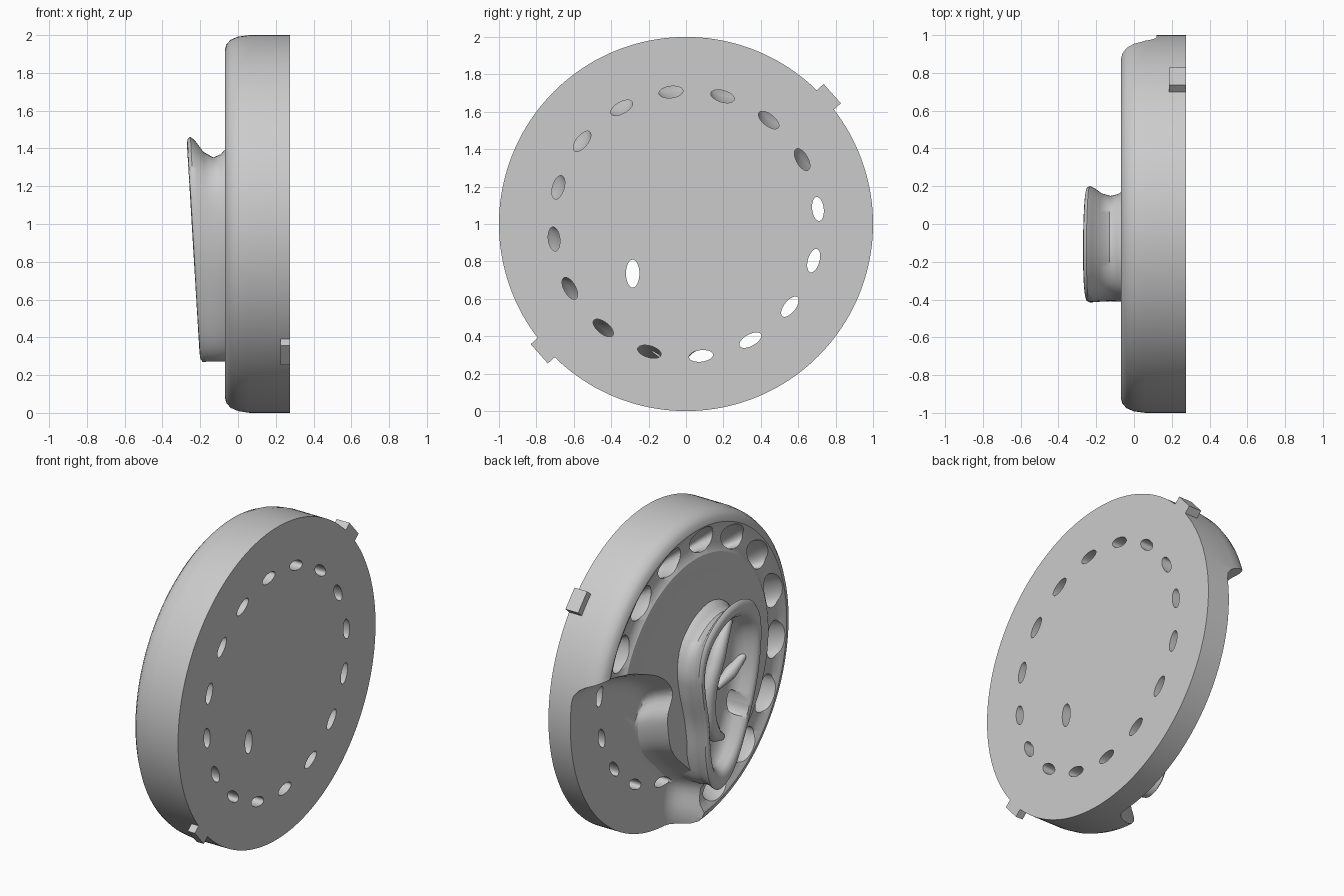
import bpy, bmesh, math
from mathutils import Vector

cube = bpy.data.objects.get("Cube")
if cube:
    bpy.data.objects.remove(cube, do_unlink=True)

grey = bpy.data.materials.new("plain grey")
grey.use_nodes = True
grey.diffuse_color = (0.6, 0.6, 0.6, 1)
grey.node_tree.nodes["Principled BSDF"].inputs["Base Color"].default_value = (0.6, 0.6, 0.6, 1)


def loft(bm, rings):
    """Skin closed rings of points and cap both ends."""
    loops = [[bm.verts.new(p) for p in ring] for ring in rings]
    n = len(loops[0])
    faces = [bm.faces.new((a[i], a[(i + 1) % n], b[(i + 1) % n], b[i]))
             for a, b in zip(loops, loops[1:]) for i in range(n)]
    faces += [bm.faces.new(loops[0]), bm.faces.new(loops[-1])]
    bmesh.ops.recalc_face_normals(bm, faces=faces)


def finish(name, bm):
    mesh = bpy.data.meshes.new(name)
    bm.to_mesh(mesh)
    bm.free()
    mesh.materials.append(grey)
    ob = bpy.data.objects.new(name, mesh)
    bpy.context.collection.objects.link(ob)
    return ob


def activate(ob):
    bpy.ops.object.select_all(action='DESELECT')
    ob.select_set(True)
    bpy.context.view_layer.objects.active = ob


def cut(ob, cutter):
    cutter.hide_render = True
    mod = ob.modifiers.new("cut", 'BOOLEAN')
    mod.operation, mod.solver, mod.object = 'DIFFERENCE', 'EXACT', cutter
    activate(ob)
    bpy.ops.object.modifier_apply(modifier=mod.name)


def smooth(ob, degrees=35):
    activate(ob)
    bpy.ops.object.shade_smooth_by_angle(angle=math.radians(degrees))


def rounded(points, steps=5):
    """Closed smooth curve through (y, z) points."""
    pts = [Vector(p) for p in points]
    n, out = len(pts), []
    for i in range(n):
        a, b, c, d = (pts[(i + k) % n] for k in (-1, 0, 1, 2))
        for j in range(steps):
            t = j / steps
            out.append(0.5 * (2 * b + (c - a) * t + (2 * a - 5 * b + 4 * c - d) * t * t
                              + (3 * b - a - 3 * c + d) * t ** 3))
    return out


def ellipse(x, angle, r, radial, tangential, n=28):
    """Ellipse placed at a radius from the disc axis, long side along the ring."""
    ca, sa = math.cos(angle), math.sin(angle)
    ring = []
    for i in range(n):
        t = math.tau * i / n
        u, v = r + radial * math.cos(t), tangential * math.sin(t)
        ring.append((x, u * ca - v * sa, 1 + u * sa + v * ca))
    return ring


# Disc: flat back, rounded front edge, shallow ring groove
profile = [(0.275, 1), (0.06, 1), (0.0, 0.992), (-0.04, 0.975), (-0.062, 0.95), (-0.07, 0.92),
           (-0.062, 0.9), (-0.045, 0.87), (-0.04, 0.82), (-0.045, 0.77), (-0.066, 0.74),
           (-0.068, 0.7), (-0.055, 0.62), (-0.05, 0.52), (-0.06, 0.4), (-0.06, 0.1)]
bm = bmesh.new()
loft(bm, [ellipse(x, 0, 0, r, r, 160) for x, r in profile])
disc = finish("disc", bm)

# Scooped recess in the lower left of the disc
edge = rounded([(0.94, 1.306), (0.64, 1.25), (0.36, 1.13), (0.22, 0.98), (0.27, 0.82), (0.22, 0.6),
                (0.03, 0.4), (-0.09, 0.25), (-0.08, 0.05), (-0.07, -0.3), (0.6, -0.6),
                (1.5, -0.5), (1.7, 0.5), (1.5, 1.3)])
pivot = Vector((0.75, 0.35))
bm = bmesh.new()
rings = []
for x, s in [(-0.2, 1.01), (-0.07, 1), (-0.02, 0.97), (0.04, 0.94), (0.08, 0.91), (0.11, 0.87), (0.12, 0.82)]:
    rings.append([(x, *(pivot + (p - pivot) * s)) for p in edge])
loft(bm, rings)
scoop = finish("scoop_cutter", bm)
cut(disc, scoop)

# Ring of holes that flare outward towards the front
bm = bmesh.new()
for k in range(16):
    a = math.radians(6.5 + 22.5 * k)
    loft(bm, [ellipse(0.4, a, 0.71, 0.031, 0.065), ellipse(0.11, a, 0.71, 0.031, 0.065),
              ellipse(0.04, a, 0.77, 0.055, 0.1), ellipse(-0.03, a, 0.825, 0.07, 0.115),
              ellipse(-0.12, a, 0.85, 0.085, 0.135)])
holes = finish("hole_cutter", bm)
cut(disc, holes)

# Ear relief: flared stalk, rolled rim and hollow bowl
outline = rounded([(-0.18, 1.46), (-0.34, 1.38), (-0.41, 1.2), (-0.4, 0.9), (-0.32, 0.6), (-0.21, 0.36),
                   (-0.09, 0.27), (0.02, 0.33), (0.08, 0.5), (0.12, 0.75), (0.18, 0.98), (0.2, 1.15),
                   (0.15, 1.31), (0.0, 1.43)])
low, mid = Vector((-0.35, 0.3)), Vector((-0.13, 0.88))
stages = [(low, 0.96, -0.9), (low, 0.95, 0), (low, 0.92, 0.15), (low, 0.905, 0.35), (low, 0.93, 0.6),
          (low, 0.98, 0.8), (low, 1, 0.92), (mid, 0.975, 1), (mid, 0.92, 1.02), (mid, 0.86, 0.98),
          (mid, 0.81, 0.85), (mid, 0.77, 0.6), (mid, 0.68, 0.38), (mid, 0.5, 0.3), (mid, 0.2, 0.28)]
bm = bmesh.new()
rings = []
for centre, s, t in stages:
    ring = []
    for p in outline:
        q = centre + (p - centre) * s
        rim = -0.2 - 0.065 * (q.y - 0.3) / 1.1
        ring.append((-0.06 + (rim + 0.06) * t, q.x, q.y))
    rings.append(ring)
loft(bm, rings)
ear = finish("ear", bm)


def tube(name, path, radius):
    curve = bpy.data.curves.new(name, 'CURVE')
    curve.dimensions = '3D'
    curve.bevel_depth, curve.bevel_resolution, curve.use_fill_caps = radius, 5, True
    spline = curve.splines.new('BEZIER')
    spline.bezier_points.add(len(path) - 1)
    for point, co in zip(spline.bezier_points, path):
        point.co = co
        point.handle_left_type = point.handle_right_type = 'AUTO'
    spline.bezier_points[0].radius = spline.bezier_points[-1].radius = 0.5
    ob = bpy.data.objects.new(name, curve)
    bpy.context.collection.objects.link(ob)
    curve.materials.append(grey)
    activate(ob)
    bpy.ops.object.convert(target='MESH')
    smooth(bpy.context.object, 60)


# Folds inside the ear
tube("inner_fold", [(-0.14, -0.24, 1.3), (-0.15, -0.1, 1.1), (-0.14, -0.02, 0.86),
                    (-0.13, -0.08, 0.62), (-0.12, -0.18, 0.55)], 0.05)
tube("middle_fold", [(-0.16, -0.37, 1.02), (-0.14, -0.25, 0.94), (-0.12, -0.14, 0.88)], 0.04)

# Canal through ear and disc
bm = bmesh.new()
canal_angle = math.atan2(0, 1)
loft(bm, [[(x, y - 0.285, z - 0.265) for _, y, z in ellipse(x, canal_angle, 0, 0.036, 0.075)]
          for x in (0.4, -0.4)])
canal = finish("canal_cutter", bm)
cut(disc, canal)
cut(ear, canal)

smooth(disc, 32)
smooth(ear, 50)
for cutter in (scoop, holes, canal):
    bpy.data.objects.remove(cutter, do_unlink=True)

# Locating tabs on the rim
for name, degrees, depth in (("upper_tab", 41.7, 0.09), ("lower_tab", 221.5, 0.05)):
    a = math.radians(degrees)
    bpy.ops.mesh.primitive_cube_add(size=1, location=(0.275 - depth / 2, 0.99 * math.cos(a), 1 + 0.99 * math.sin(a)),
                                    rotation=(a, 0, 0))
    tab = bpy.context.object
    tab.name = name
    tab.scale = (depth, 0.115, 0.138)
    tab.data.materials.append(grey)
